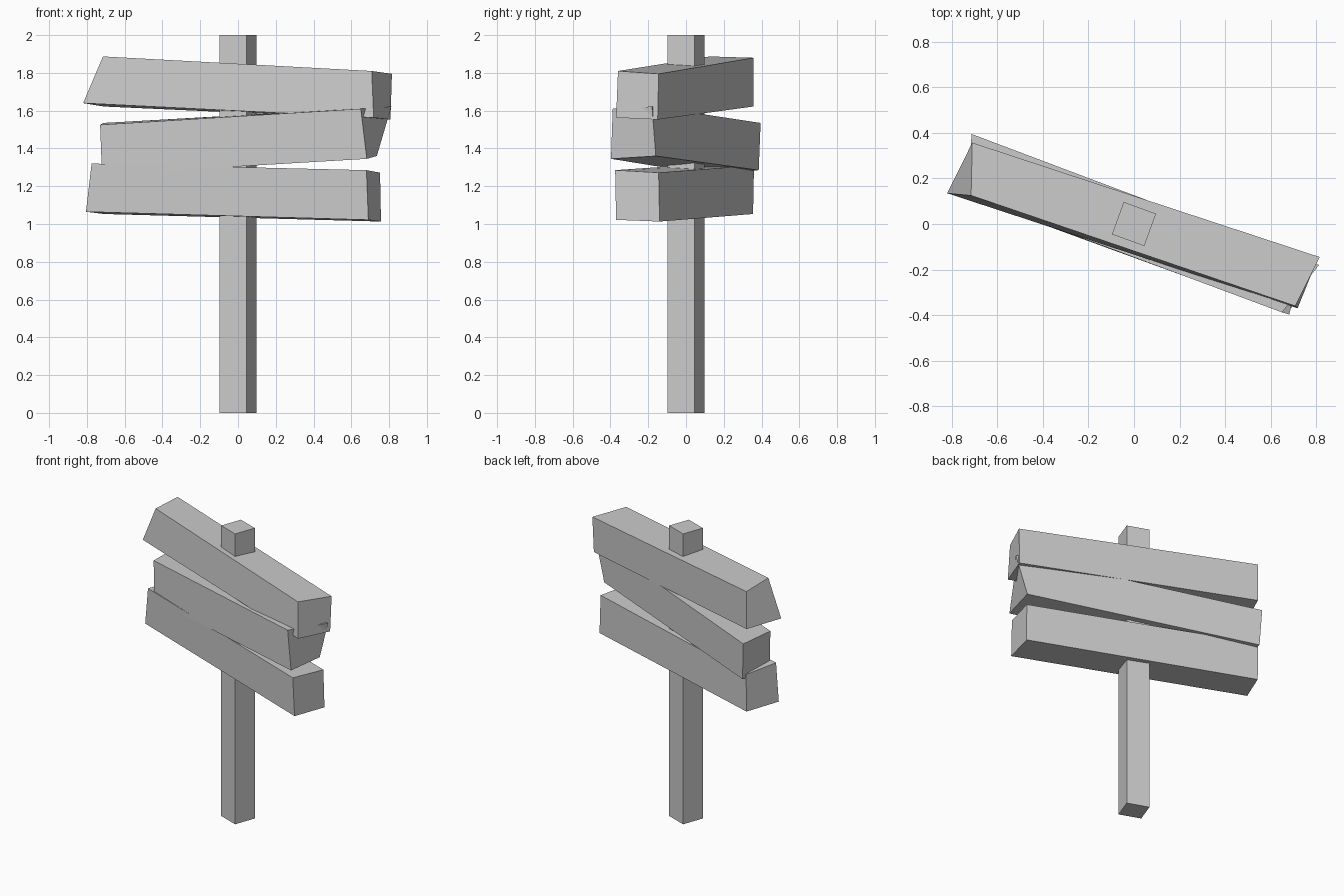
import bpy
import bmesh
from math import radians
from mathutils import Matrix

if "Cube" in bpy.data.objects:
    bpy.data.objects.remove(bpy.data.objects["Cube"])


def finish(bm, name):
    bmesh.ops.recalc_face_normals(bm, faces=bm.faces)
    mesh = bpy.data.meshes.new(name)
    bm.to_mesh(mesh)
    bm.free()
    obj = bpy.data.objects.new(name, mesh)
    bpy.context.collection.objects.link(obj)
    return obj


def plank(name, left, right):
    """Hewn plank; each end is: front bottom, back bottom, back top, front top."""
    bm = bmesh.new()
    a = [bm.verts.new(p) for p in left]
    b = [bm.verts.new(p) for p in right]
    bm.faces.new(a)
    bm.faces.new(b[::-1])
    for i in range(4):
        j = (i + 1) % 4
        bm.faces.new((a[i], b[i], b[j], a[j]))
    return finish(bm, name)


# Square post, turned 20 degrees
bm = bmesh.new()
bmesh.ops.create_cube(bm, size=1)
bmesh.ops.transform(bm, verts=bm.verts, matrix=Matrix.Translation((0, 0, 1))
                    @ Matrix.Rotation(radians(-20), 4, 'Z')
                    @ Matrix.Diagonal((0.151, 0.151, 2, 1)))
finish(bm, "post")

# Three crooked planks
plank("lower_plank",
      [(-.805, .14, 1.065), (-.71, .355, 1.053), (-.71, .36, 1.31), (-.775, .127, 1.32)],
      [(.69, -.37, 1.022), (.757, -.14, 1.013), (.752, -.145, 1.272), (.68, -.375, 1.285)])
plank("middle_plank",
      [(-.72, .115, 1.262), (-.70, .385, 1.285), (-.713, .395, 1.535), (-.73, .125, 1.525)],
      [(.682, -.397, 1.345), (.735, -.16, 1.36), (.812, -.18, 1.622), (.65, -.388, 1.61)])
plank("upper_plank",
      [(-.82, .135, 1.64), (-.71, .357, 1.622), (-.71, .357, 1.88), (-.715, .125, 1.887)],
      [(.718, -.37, 1.563), (.807, -.15, 1.553), (.815, -.145, 1.795), (.708, -.36, 1.81)])
